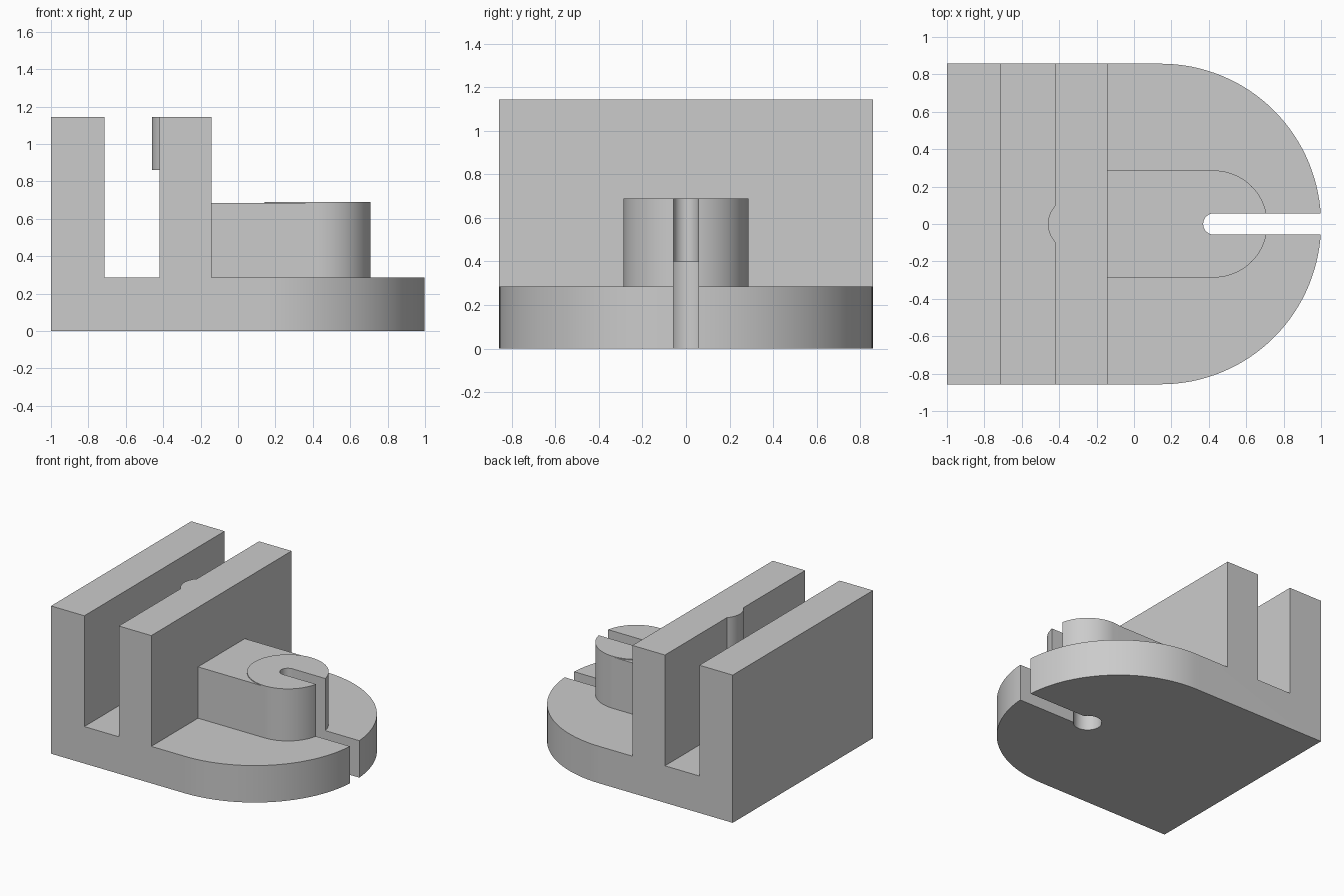
import bpy
import bmesh
from math import radians, cos, sin, asin, pi

old = bpy.data.objects.get("Cube")
if old:
    bpy.data.objects.remove(old, do_unlink=True)

grey = bpy.data.materials.new("plain_grey")
grey.use_nodes = True
colour = (0.6, 0.6, 0.6, 1)
grey.diffuse_color = colour
grey.node_tree.nodes["Principled BSDF"].inputs["Base Color"].default_value = colour


def arc(cx, r, start, end, steps):
    """Points along an arc centred on (cx, 0)."""
    angles = [start + (end - start) * i / steps for i in range(steps + 1)]
    return [(cx + r * cos(a), r * sin(a)) for a in angles]


def prism(name, outline, z0, z1):
    """Extrude a counter-clockwise plan outline from z0 to z1."""
    bm = bmesh.new()
    face = bm.faces.new([bm.verts.new((x, y, z0)) for x, y in outline])
    top = bmesh.ops.extrude_face_region(bm, geom=[face])["geom"]
    bmesh.ops.translate(bm, vec=(0, 0, z1 - z0),
                        verts=[v for v in top if isinstance(v, bmesh.types.BMVert)])
    bmesh.ops.recalc_face_normals(bm, faces=bm.faces)
    mesh = bpy.data.meshes.new(name)
    bm.to_mesh(mesh)
    bm.free()
    mesh.materials.append(grey)
    obj = bpy.data.objects.new(name, mesh)
    bpy.context.collection.objects.link(obj)
    return obj


def rectangle(x0, x1, half_width):
    return [(x0, -half_width), (x1, -half_width), (x1, half_width), (x0, half_width)]


def round_ended(x0, cx, r):
    """Plan with a square end at x0 and a half-round end centred on cx."""
    return [(x0, -r)] + arc(cx, r, -pi / 2, pi / 2, 64) + [(x0, r)]


def finish(obj, cutters):
    """Apply the cuts, then smooth the round walls."""
    bpy.ops.object.select_all(action="DESELECT")
    obj.select_set(True)
    bpy.context.view_layer.objects.active = obj
    for cutter in cutters:
        mod = obj.modifiers.new("cut", "BOOLEAN")
        mod.operation = "DIFFERENCE"
        mod.solver = "EXACT"
        mod.object = cutter
        bpy.ops.object.modifier_apply(modifier=mod.name)
    bpy.ops.object.shade_smooth_by_angle(angle=radians(30))


# Key dimensions
base_top, boss_top, pad_top, wall_top = 0.286, 0.683, 0.689, 1.143
half_width = 0.857
wall_front, wall_back = -0.142, -0.42
hole_x, boss_r, slot_r, bore_r = 0.427, 0.286, 0.057, 0.1

# Cutters
channel = prism("channel_cutter", rectangle(-0.715, wall_back, 2), base_top, 2)
step = prism("step_cutter", rectangle(wall_front, 2, 2), base_top, 2)
slot = prism("slot_cutter",
             arc(hole_x, slot_r, pi / 2, 3 * pi / 2, 32) + [(2, -slot_r), (2, slot_r)], -1, 2)
bore = prism("bore_cutter", arc(hole_x, bore_r, 0, 2 * pi, 64)[:-1], -1, 0.4)

# Base with both upright walls
body = prism("base_and_walls", round_ended(-1, 1 - half_width, half_width), 0, wall_top)
finish(body, [channel, step, slot, bore])

# Slotted boss and the thin round pad on it
boss = prism("boss", round_ended(wall_front, hole_x, boss_r), base_top, boss_top)
finish(boss, [slot, bore])
pad = prism("boss_pad", arc(hole_x, boss_r, 0, 2 * pi, 128)[:-1], boss_top, pad_top)
finish(pad, [slot])

# Rounded rib on the channel side of the inner wall
rib_r = 0.143
rib_x = -0.46 + rib_r
half = asin((rib_r ** 2 - (rib_x - wall_back) ** 2) ** 0.5 / rib_r)
rib = prism("wall_rib", arc(rib_x, rib_r, pi - half, pi + half, 24), 0.86, wall_top)
finish(rib, [])

for cutter in (channel, step, slot, bore):
    bpy.data.objects.remove(cutter, do_unlink=True)
